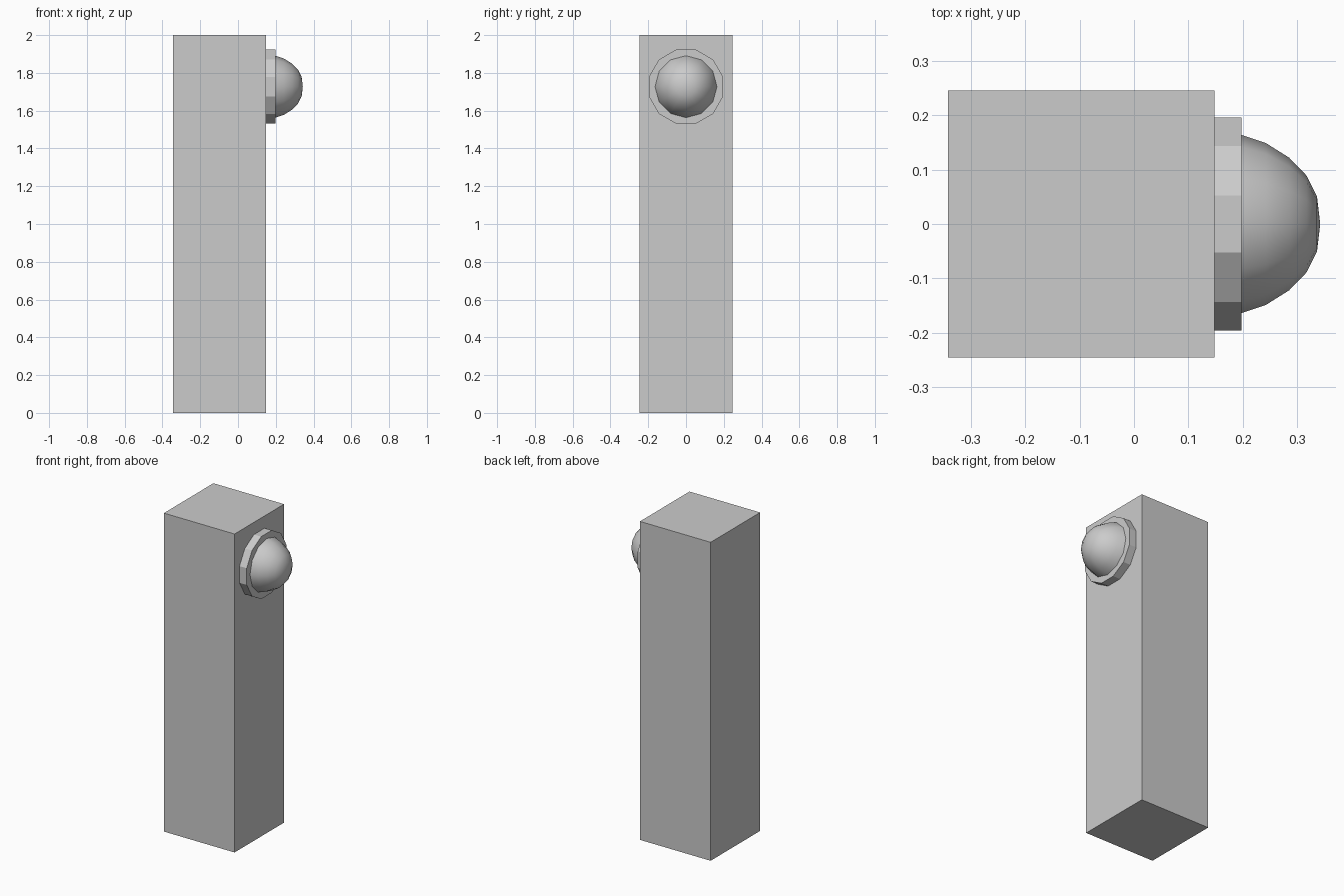
import bpy, bmesh
from math import cos, sin, pi

if "Cube" in bpy.data.objects:
    bpy.data.objects.remove(bpy.data.objects["Cube"])

AXIS_Z = 1.727  # height of the button's centre
SIDES = 12


def lathe_x(name, rings, tip=None, phase=0.0):
    """Spin (x, radius) rings around a horizontal axis along +x."""
    bm = bmesh.new()
    loops = []
    for x, r in rings:
        loops.append([bm.verts.new((x, r * cos(phase + 2 * pi * i / SIDES),
                                    AXIS_Z + r * sin(phase + 2 * pi * i / SIDES)))
                      for i in range(SIDES)])
    for a, b in zip(loops, loops[1:]):
        for i in range(SIDES):
            j = (i + 1) % SIDES
            bm.faces.new((a[i], a[j], b[j], b[i]))
    bm.faces.new(loops[0])
    if tip is None:
        bm.faces.new(loops[-1])
    else:
        top = bm.verts.new((tip, 0, AXIS_Z))
        for i in range(SIDES):
            bm.faces.new((loops[-1][i], loops[-1][(i + 1) % SIDES], top))
    bmesh.ops.recalc_face_normals(bm, faces=bm.faces)
    mesh = bpy.data.meshes.new(name)
    bm.to_mesh(mesh)
    bm.free()
    obj = bpy.data.objects.new(name, mesh)
    bpy.context.collection.objects.link(obj)
    return obj


# Square post
bpy.ops.mesh.primitive_cube_add(size=1, location=(-0.0975, 0, 1))
post = bpy.context.object
post.name = "post"
post.scale = (0.491, 0.491, 2)
bpy.ops.object.transform_apply(location=False, rotation=False, scale=True)

# Flat twelve-sided collar on the post's right face
lathe_x("button_collar", [(0.148, 0.203), (0.198, 0.203)], phase=pi / 12)

# Rounded button, smooth shaded
dome = lathe_x("button_dome",
               [(0.198, 0.164), (0.243, 0.149), (0.286, 0.122),
                (0.318, 0.089), (0.337, 0.051)], tip=0.343)
bpy.ops.object.select_all(action='DESELECT')
dome.select_set(True)
bpy.context.view_layer.objects.active = dome
bpy.ops.object.shade_smooth_by_angle(angle=pi / 4)
